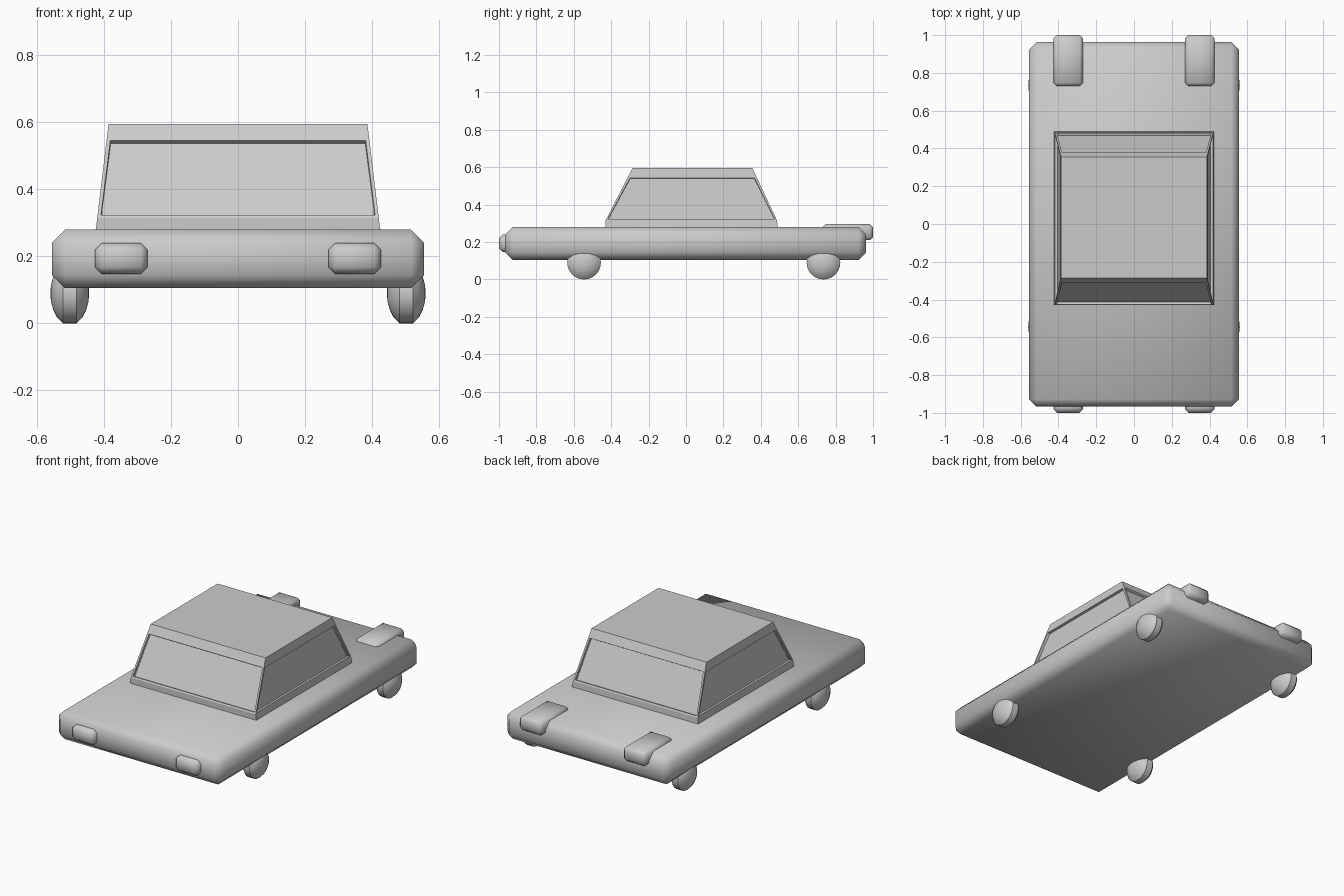
import bpy, bmesh, math

if "Cube" in bpy.data.objects:
    bpy.data.objects.remove(bpy.data.objects["Cube"])


def finish(name, bm, angle=None):
    bmesh.ops.recalc_face_normals(bm, faces=bm.faces)
    me = bpy.data.meshes.new(name)
    bm.to_mesh(me)
    bm.free()
    ob = bpy.data.objects.new(name, me)
    bpy.context.collection.objects.link(ob)
    if angle:
        bpy.ops.object.select_all(action='DESELECT')
        ob.select_set(True)
        bpy.context.view_layer.objects.active = ob
        bpy.ops.object.shade_smooth_by_angle(angle=math.radians(angle))
    return ob


def chamfered_box(name, lo, hi, width):
    bm = bmesh.new()
    bmesh.ops.create_cube(bm, size=1)
    for v in bm.verts:
        v.co = [lo[i] if v.co[i] < 0 else hi[i] for i in range(3)]
    bmesh.ops.bevel(bm, geom=bm.edges[:], offset=width, segments=1,
                    affect='EDGES', profile=0.5)
    return finish(name, bm, 50)


def wheel(name, x, y):
    # lens-shaped wheel: narrow flat tread, domed sides
    prof = [(-0.058, 0), (-0.056, 0.025), (-0.049, 0.05), (-0.038, 0.072), (-0.02, 0.09),
            (0.02, 0.09), (0.038, 0.072), (0.049, 0.05), (0.056, 0.025), (0.058, 0)]
    bm = bmesh.new()
    vs = [bm.verts.new((dx, 0, r)) for dx, r in prof]
    es = [bm.edges.new(p) for p in zip(vs, vs[1:])]
    bmesh.ops.spin(bm, geom=vs + es, cent=(0, 0, 0), axis=(1, 0, 0),
                   angle=math.tau, steps=24)
    bmesh.ops.remove_doubles(bm, verts=bm.verts, dist=0.0005)
    ob = finish(name, bm, 40)
    ob.location = (x, y, 0.09)


# slab body
chamfered_box("body", (-0.555, -0.967, 0.105), (0.555, 0.963, 0.28), 0.039)

# lamps and wheels on both sides
for side, s in (("right", 1), ("left", -1)):
    x0, x1 = sorted((s * 0.27, s * 0.427))
    chamfered_box(f"headlamp_{side}", (x0, -1.0, 0.148), (x1, -0.93, 0.24), 0.02)
    chamfered_box(f"tail_lamp_{side}", (x0, 0.73, 0.21), (x1, 1.0, 0.296), 0.017)
    wheel(f"front_wheel_{side}", s * 0.502, -0.545)
    wheel(f"rear_wheel_{side}", s * 0.502, 0.735)

# cabin: stacked rings (z, half width, front y, rear y)
rings = [(0.27, 0.425, -0.43, 0.49), (0.315, 0.42, -0.43, 0.487),
         (0.555, 0.391, -0.307, 0.374), (0.595, 0.386, -0.287, 0.355)]
bm = bmesh.new()
loops = [[bm.verts.new(c) for c in ((-w, a, z), (w, a, z), (w, b, z), (-w, b, z))]
         for z, w, a, b in rings]
windows = []
for k in range(3):
    for i in range(4):
        j = (i + 1) % 4
        f = bm.faces.new((loops[k][i], loops[k][j], loops[k + 1][j], loops[k + 1][i]))
        if k == 1:
            windows.append(f)
bm.faces.new(loops[0][::-1])
bm.faces.new(loops[3])
bm.normal_update()
# recessed windows
bmesh.ops.inset_individual(bm, faces=windows, thickness=0.015)
bmesh.ops.inset_individual(bm, faces=windows, thickness=0.002, depth=-0.014)
finish("cabin", bm)
